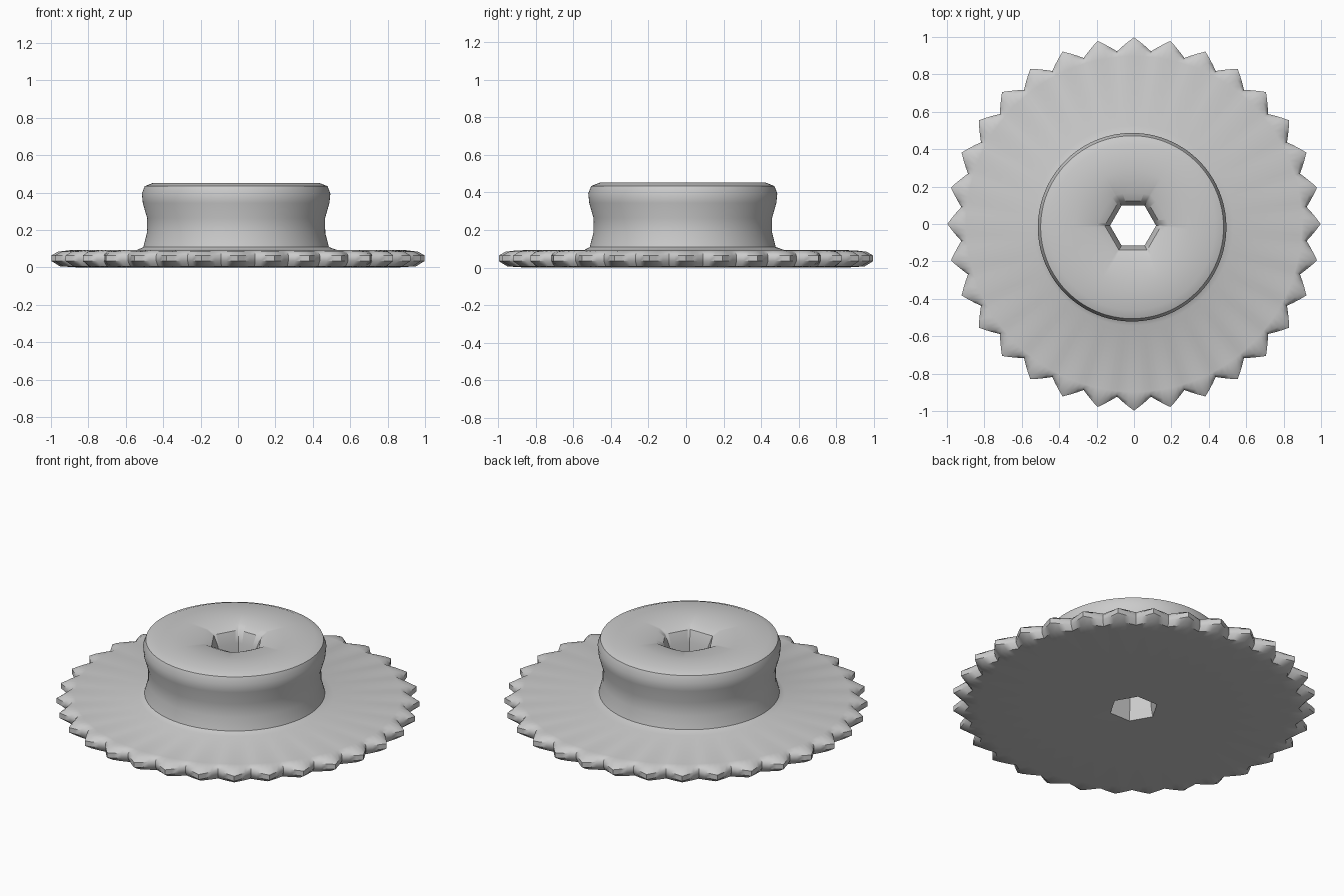
import bpy, bmesh, math

if "Cube" in bpy.data.objects:
    bpy.data.objects.remove(bpy.data.objects["Cube"])

TEETH = 32
SEG = TEETH * 6

# Closed lathe section: radius, height, tooth depth, hexagon blend, hub offset weight
PROFILE = [
    (0.135, 0.010, 0, 1, 0.5),      # bore, lower edge
    (0.45, 0.006, 0, 0, 0),
    (0.85, 0.006, 0, 0, 0),         # underside
    (0.945, 0.012, 0.045, 0, 0),
    (0.99, 0.040, 0.07, 0, 0),      # tooth tips
    (0.99, 0.070, 0.07, 0, 0),
    (0.955, 0.090, 0.05, 0, 0),
    (0.89, 0.098, 0, 0, 0),         # upper face of disc
    (0.53, 0.099, 0, 0, 0.5),
    (0.492, 0.115, 0, 0, 1),        # hub foot
    (0.473, 0.19, 0, 0, 1),
    (0.472, 0.27, 0, 0, 1),         # waist
    (0.495, 0.35, 0, 0, 1),
    (0.500, 0.40, 0, 0, 1),
    (0.485, 0.44, 0, 0, 1),         # hub rim
    (0.44, 0.458, 0, 0, 1),
    (0.30, 0.456, 0, 0, 1),
    (0.19, 0.448, 0, 0.5, 0.7),     # dished bore mouth
    (0.150, 0.425, 0, 1, 0.5),
    (0.122, 0.36, 0, 1, 0.5),
    (0.122, 0.08, 0, 1, 0.5),
]


def hexagon(a):
    """Radius factor of a hexagon with a corner at angle zero."""
    return math.cos(math.pi / 6) / math.cos(a % (math.pi / 3) - math.pi / 6)


bm = bmesh.new()
rings = []
for r, z, depth, hexa, off in PROFILE:
    ring = []
    for i in range(SEG):
        a = 2 * math.pi * i / SEG
        step = i % 6
        saw = min(step, 6 - step) / 3           # 0 at tip, 1 at root
        rad = (r - depth * saw) * (1 + hexa * (hexagon(a) - 1))
        ring.append(bm.verts.new((rad * math.cos(a) - 0.01 * off,
                                  rad * math.sin(a) - 0.017 * off, z - 0.006)))
    rings.append(ring)

# Skin neighbouring rings, closing the section through the bore
for k, ring in enumerate(rings):
    nxt = rings[(k + 1) % len(rings)]
    for i in range(SEG):
        j = (i + 1) % SEG
        bm.faces.new((ring[i], nxt[i], nxt[j], ring[j]))
bmesh.ops.recalc_face_normals(bm, faces=bm.faces[:])

mesh = bpy.data.meshes.new("toothed_wheel_with_hub")
bm.to_mesh(mesh)
bm.free()
wheel = bpy.data.objects.new("toothed_wheel_with_hub", mesh)
bpy.context.collection.objects.link(wheel)
wheel.scale = (1.008, 1.008, 1)

# Smooth surfaces with crisp teeth and bore corners
bpy.context.view_layer.objects.active = wheel
wheel.select_set(True)
bpy.ops.object.transform_apply(location=False, rotation=False, scale=True)
bpy.ops.object.shade_smooth_by_angle(angle=math.radians(40))
